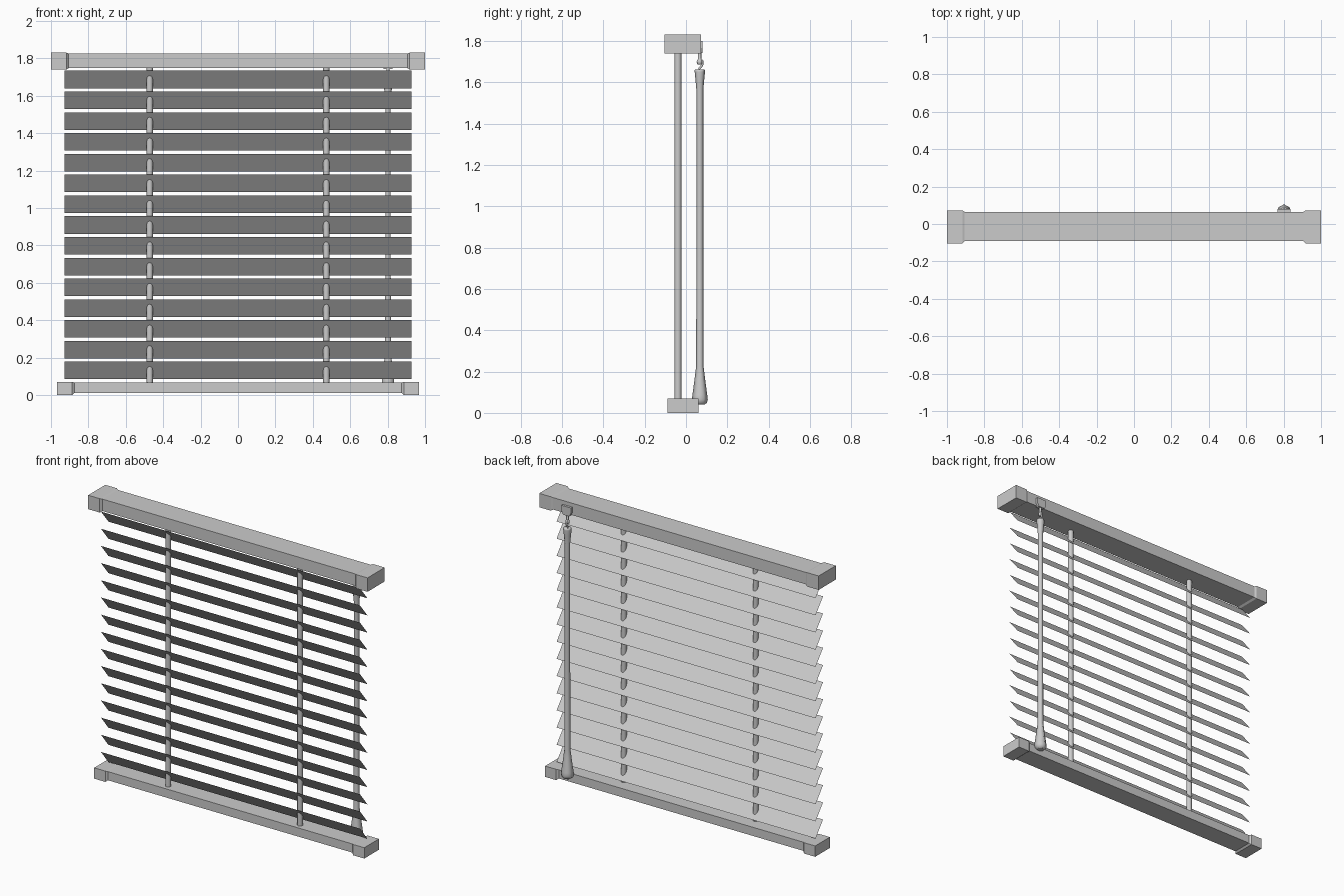
import bpy, bmesh, math

if "Cube" in bpy.data.objects:
    bpy.data.objects.remove(bpy.data.objects["Cube"])

def finish(name, bm, smooth=False):
    bmesh.ops.recalc_face_normals(bm, faces=bm.faces[:])
    for f in bm.faces:
        f.smooth = smooth and len(f.verts) == 4
    me = bpy.data.meshes.new(name)
    bm.to_mesh(me)
    bm.free()
    ob = bpy.data.objects.new(name, me)
    bpy.context.collection.objects.link(ob)
    return ob

def skin(name, rings, smooth=False):
    """Bridge a list of closed rings and cap both ends."""
    bm = bmesh.new()
    vs = [[bm.verts.new(p) for p in r] for r in rings]
    for a, b in zip(vs, vs[1:]):
        for i in range(len(a)):
            j = (i + 1) % len(a)
            bm.faces.new((a[i], a[j], b[j], b[i]))
    bm.faces.new(vs[0])
    bm.faces.new(vs[-1])
    return finish(name, bm, smooth)

def rect(x, y0, y1, z0, z1):
    return [(x, y0, z0), (x, y1, z0), (x, y1, z1), (x, y0, z1)]

def turned(name, x, y, profile, sides):
    """Upright turned part from (radius, z) pairs, one corner facing +y."""
    rings = [[(x + r * math.sin(2 * math.pi * i / sides),
               y + r * math.cos(2 * math.pi * i / sides), z) for i in range(sides)]
             for r, z in profile]
    return skin(name, rings, True)

def mirror_x(ob):
    ob.modifiers.new("mirror", 'MIRROR').use_axis[0] = True

def rail(name, half, cap_len, inner, outer):
    """Box rail with a slightly larger sleeve cap at each end."""
    xi = half - cap_len
    skin(name, [rect(-xi - 0.02, *inner), rect(xi + 0.02, *inner)])
    mirror_x(skin(name + "_end_cap",
                  [rect(xi, *inner), rect(xi + 0.012, *outer), rect(half, *outer)]))

# Rails
rail("head_rail", 1.0, 0.095, (-0.091, 0.065, 1.748, 1.825), (-0.104, 0.072, 1.74, 1.83))
rail("bottom_rail", 0.967, 0.092, (-0.08, 0.05, 0.01, 0.066), (-0.09, 0.06, 0.0, 0.07))

# Slats: thin tilted sheets, top edge towards the front
bm = bmesh.new()
hw, hd, hh = 0.927, 0.038, 0.047
bm.faces.new([bm.verts.new(p) for p in
              ((-hw, -hd, hh), (hw, -hd, hh), (hw, hd, -hh), (-hw, hd, -hh))])
slats = finish("slats", bm)
slats.location = (0, -0.039, 0.131)
arr = slats.modifiers.new("stack", 'ARRAY')
arr.count = 15
arr.use_relative_offset = False
arr.use_constant_offset = True
arr.constant_offset_displace = (0, 0, 0.1111)

# Ladder cords
mirror_x(turned("ladder_cord", 0.472, -0.039, [(0.017, 0.05), (0.017, 1.76)], 12))

# Tilt wand
WX, WY = 0.802, 0.067
turned("tilt_wand", WX, WY,
       [(0.022, 0.04), (0.034, 0.048), (0.0385, 0.065), (0.036, 0.085), (0.026, 0.16),
        (0.018, 0.225), (0.0165, 0.8), (0.0165, 1.56), (0.021, 1.61), (0.025, 1.65),
        (0.025, 1.66), (0.017, 1.662)], 6)

# Wand bracket on the back of the head rail
bracket = [(-0.034, 1.80), (0.034, 1.80), (0.034, 1.765), (0.022, 1.742),
           (-0.022, 1.742), (-0.034, 1.765)]
skin("wand_bracket", [[(WX + x, y, z) for x, z in bracket] for y in (0.055, 0.08)])

# Stem and collar below the bracket
turned("wand_stem", WX, 0.066,
       [(0.008, 1.75), (0.008, 1.71), (0.013, 1.705), (0.013, 1.69), (0.008, 1.686)], 8)

# Hook linking stem and wand
cu = bpy.data.curves.new("wand_hook", 'CURVE')
cu.dimensions = '3D'
cu.bevel_depth = 0.006
cu.bevel_resolution = 1
cu.use_fill_caps = True
pts = [(0.055, 1.695), (0.06, 1.707), (0.071, 1.711), (0.079, 1.703), (0.079, 1.686),
       (0.073, 1.675), (0.065, 1.668), (0.062, 1.655)]
sp = cu.splines.new('POLY')
sp.points.add(len(pts) - 1)
for p, (y, z) in zip(sp.points, pts):
    p.co = (WX, y, z, 1)
bpy.context.collection.objects.link(bpy.data.objects.new("wand_hook", cu))
